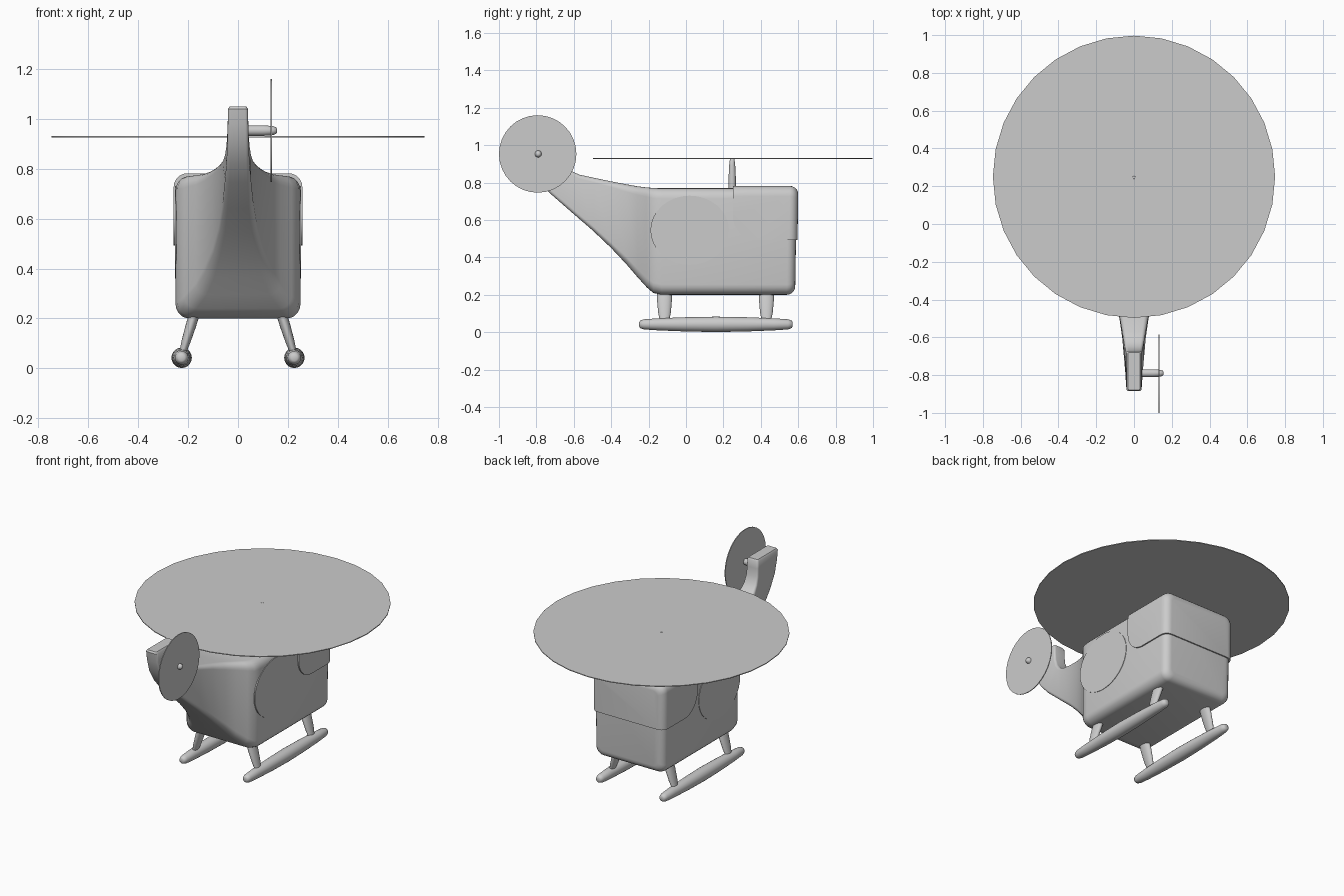
import bpy, bmesh, math
from mathutils import Vector

if "Cube" in bpy.data.objects:
    bpy.data.objects.remove(bpy.data.objects["Cube"])

grey = bpy.data.materials.new("light_grey")
grey.use_nodes = True
grey.diffuse_color = (0.6, 0.6, 0.6, 1)
grey.node_tree.nodes["Principled BSDF"].inputs["Base Color"].default_value = (0.6, 0.6, 0.6, 1)


def finish(name, bm, smooth=True):
    bmesh.ops.recalc_face_normals(bm, faces=bm.faces)
    mesh = bpy.data.meshes.new(name)
    bm.to_mesh(mesh)
    bm.free()
    mesh.materials.append(grey)
    ob = bpy.data.objects.new(name, mesh)
    bpy.context.collection.objects.link(ob)
    if smooth:
        bpy.ops.object.select_all(action='DESELECT')
        bpy.context.view_layer.objects.active = ob
        ob.select_set(True)
        bpy.ops.object.shade_smooth_by_angle(angle=math.radians(40))
    return ob


def bridge(bm, rings):
    loops = [[bm.verts.new(p) for p in ring] for ring in rings]
    n = len(loops[0])
    for a, b in zip(loops, loops[1:]):
        for i in range(n):
            bm.faces.new((a[i], a[(i + 1) % n], b[(i + 1) % n], b[i]))
    bm.faces.new(loops[0])
    bm.faces.new(loops[-1])


def section(low, high, half, radius, steps=5):
    """Rounded rectangle spanning two (y, z) points, half wide on each side."""
    low, high = Vector((0, *low)), Vector((0, *high))
    up = (high - low).normalized()
    tall = (high - low).length / 2
    mid = (low + high) / 2
    ring = []
    for corner, (sx, sz) in enumerate(((1, 1), (-1, 1), (-1, -1), (1, -1))):
        for k in range(steps + 1):
            t = math.pi / 2 * (corner + k / steps)
            x = sx * (half - radius) + radius * math.cos(t)
            h = sz * (tall - radius) + radius * math.sin(t)
            ring.append(mid + up * h + Vector((x, 0, 0)))
    return ring


def nose(front, half, bottom, top, radius=0.055):
    """Sections rounding the cabin front into its full size."""
    rings = []
    for k in range(6):
        t = math.pi / 2 * k / 5
        inset = 0.045 * (1 - math.sin(t))
        y = front - 0.045 * (1 - math.cos(t))
        rings.append(section((y - 0.008, bottom + inset), (y, top - inset),
                             half - inset, radius - inset * 0.6))
    return rings


def turned(name, start, end, profile, sides=20, squash=1.0):
    """Round part along an axis from (fraction, radius) pairs."""
    start, end = Vector(start), Vector(end)
    turn = (end - start).to_track_quat('Z', 'Y')
    rings = []
    for f, r in profile:
        ring = []
        for i in range(sides):
            a = math.tau * i / sides
            offset = turn @ Vector((r * math.cos(a), r * math.sin(a), 0))
            offset.y *= squash
            ring.append(start.lerp(end, f) + offset)
        rings.append(ring)
    bm = bmesh.new()
    bridge(bm, rings)
    return finish(name, bm)


# Cabin flowing into tail boom and upswept fin
tail = [
    ((-0.13, 0.20), (-0.13, 0.77), 0.250, 0.055),
    ((-0.175, 0.21), (-0.175, 0.771), 0.243, 0.055),
    ((-0.21, 0.24), (-0.21, 0.774), 0.215, 0.05),
    ((-0.26, 0.295), (-0.26, 0.78), 0.170, 0.045),
    ((-0.32, 0.365), (-0.32, 0.791), 0.135, 0.04),
    ((-0.40, 0.45), (-0.40, 0.806), 0.102, 0.03),
    ((-0.50, 0.545), (-0.49, 0.825), 0.077, 0.025),
    ((-0.61, 0.64), (-0.57, 0.842), 0.062, 0.02),
    ((-0.73, 0.745), (-0.62, 0.865), 0.052, 0.016),
    ((-0.80, 0.82), (-0.65, 0.90), 0.046, 0.014),
    ((-0.85, 0.90), (-0.667, 0.945), 0.043, 0.013),
    ((-0.875, 0.98), (-0.672, 0.995), 0.041, 0.012),
    ((-0.885, 1.04), (-0.673, 1.04), 0.040, 0.012),
    ((-0.878, 1.05), (-0.680, 1.05), 0.033, 0.010),
]
bm = bmesh.new()
bridge(bm, nose(0.592, 0.25, 0.20, 0.77) + [section(*s) for s in tail])
finish("cabin_and_tail", bm)

# Raised windscreen shell, trimmed to a panel with a rounded lower corner
bm = bmesh.new()
bridge(bm, nose(0.60, 0.258, 0.19, 0.782) + [section((0.1, 0.19), (0.1, 0.782), 0.258, 0.055)])
windscreen = finish("windscreen", bm, False)
outline = [(0.25, 0.9), (0.7, 0.9), (0.7, 0.492)]
for k in range(9):
    t = math.pi / 2 * k / 8
    outline.append((0.38 - 0.13 * math.sin(t), 0.622 - 0.13 * math.cos(t)))
bm = bmesh.new()
bridge(bm, [[(x, y, z) for y, z in outline] for x in (-0.4, 0.4)])
trim = finish("windscreen_trim", bm, False)
trim.hide_render = True
trim.hide_viewport = True
cut = windscreen.modifiers.new("trim", 'BOOLEAN')
cut.operation = 'INTERSECT'
cut.object = trim
cut.solver = 'EXACT'
bpy.context.view_layer.update()
cut_mesh = bpy.data.meshes.new_from_object(
    windscreen.evaluated_get(bpy.context.evaluated_depsgraph_get()))
windscreen.modifiers.clear()
windscreen.data = cut_mesh
bpy.data.objects.remove(trim)
bpy.ops.object.select_all(action='DESELECT')
bpy.context.view_layer.objects.active = windscreen
windscreen.select_set(True)
bpy.ops.object.shade_smooth_by_angle(angle=math.radians(40))

# Sides: round windows, skids and struts
for side, word in ((1, "left"), (-1, "right")):
    window = [[(side * x, 0.02 + 0.21 * math.cos(math.tau * i / 32),
                0.545 + 0.185 * math.sin(math.tau * i / 32)) for i in range(32)]
              for x in (0.246, 0.253)]
    bm = bmesh.new()
    bridge(bm, window)
    finish(word + "_window", bm)
    turned(word + "_skid", (side * 0.226, -0.25, 0.042), (side * 0.226, 0.57, 0.042),
           [(0, 0.012), (0.006, 0.02), (0.03, 0.027), (0.12, 0.032), (0.3, 0.038), (0.5, 0.041),
            (0.7, 0.038), (0.88, 0.032), (0.97, 0.027), (0.994, 0.02), (1, 0.012)])
    for y, place in ((-0.115, "tail_end"), (0.43, "nose_end")):
        turned(word + "_strut_" + place, (side * 0.168, y, 0.24), (side * 0.226, y, 0.05),
               [(0, 0.021), (0.35, 0.021), (0.7, 0.018), (1, 0.012)], squash=1.9)

# Rotor mast and main rotor disc
turned("mast", (0, 0.247, 0.74), (0, 0.247, 0.932),
       [(0, 0.019), (0.5, 0.019), (0.8, 0.016), (0.97, 0.012), (1, 0.007)])
turned("main_rotor", (0, 0.25, 0.926), (0, 0.25, 0.931), [(0, 0.747), (1, 0.747)], 32)

# Tail rotor on its side shaft
turned("tail_rotor_shaft", (0.02, -0.79, 0.953), (0.157, -0.79, 0.953),
       [(0, 0.021), (0.6, 0.021), (0.88, 0.018), (0.97, 0.013), (1, 0.006)])
turned("tail_rotor", (0.131, -0.793, 0.953), (0.136, -0.793, 0.953), [(0, 0.207), (1, 0.207)], 32)
